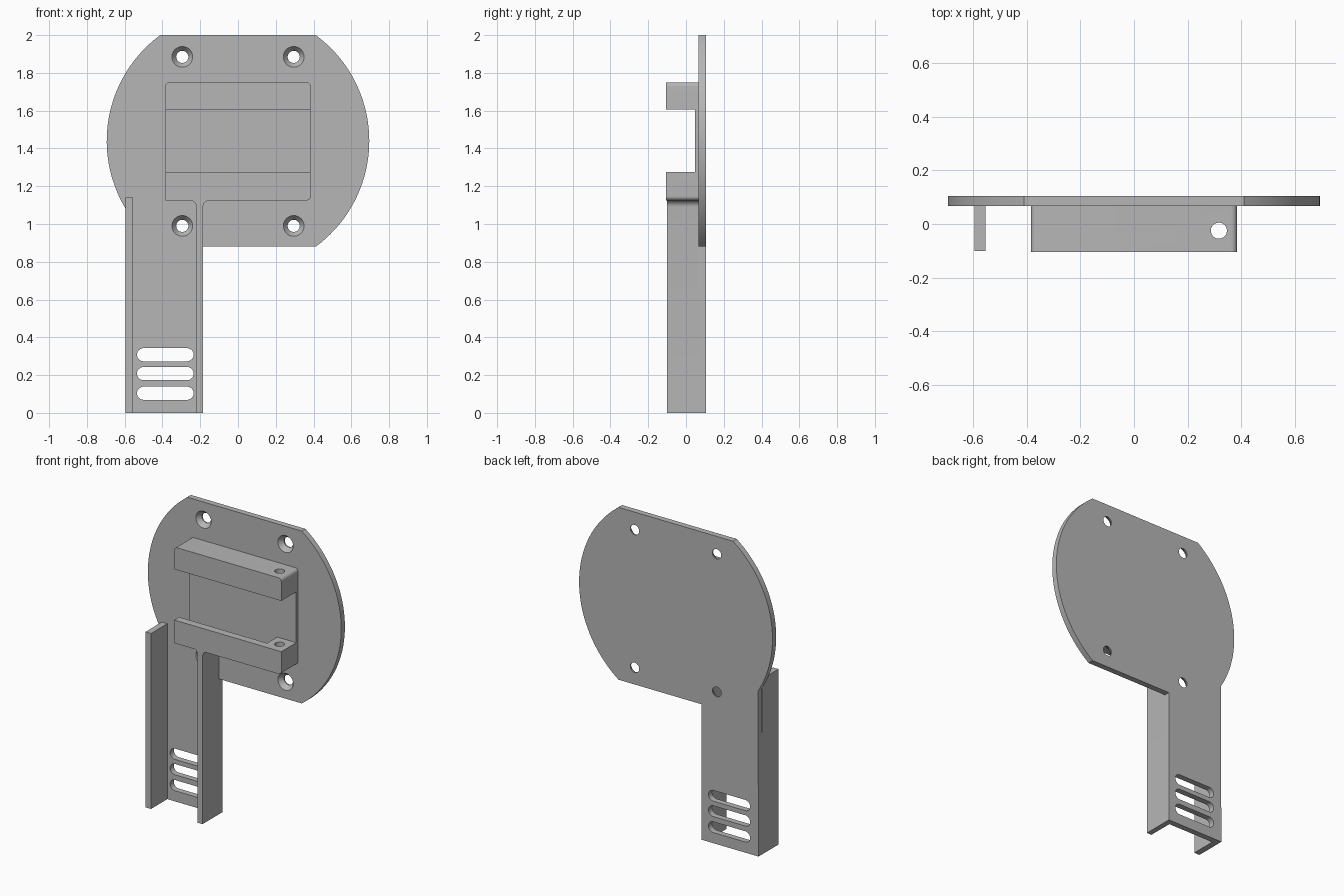
import bpy, bmesh
from math import sin, cos, pi, asin, radians
from mathutils import Matrix

cube = bpy.data.objects.get("Cube")
if cube:
    bpy.data.objects.remove(cube, do_unlink=True)

grey = bpy.data.materials.new("plain grey")
grey.use_nodes = True
grey.diffuse_color = (0.47, 0.47, 0.47, 1)
grey.node_tree.nodes["Principled BSDF"].inputs["Base Color"].default_value = (0.47, 0.47, 0.47, 1)

FRONT, FACE, BACK = -0.105, 0.067, 0.105   # depth of housing, plate front, plate back
FLOOR = 0.048                              # front of the raised pad


def make(name, bm):
    bmesh.ops.recalc_face_normals(bm, faces=bm.faces)
    mesh = bpy.data.meshes.new(name)
    bm.to_mesh(mesh)
    bm.free()
    mesh.materials.append(grey)
    obj = bpy.data.objects.new(name, mesh)
    bpy.context.collection.objects.link(obj)
    return obj


def arc(cx, cz, r, a0, a1, n=8):
    steps = [a0 + (a1 - a0) * i / n for i in range(n + 1)]
    return [(cx + r * cos(a), cz + r * sin(a)) for a in steps]


def prism(name, outline, y0, y1):
    """Extrude an x-z outline from y0 to y1."""
    bm = bmesh.new()
    face = bm.faces.new([bm.verts.new((x, y0, z)) for x, z in outline])
    ext = bmesh.ops.extrude_face_region(bm, geom=[face])
    verts = [v for v in ext["geom"] if isinstance(v, bmesh.types.BMVert)]
    bmesh.ops.translate(bm, verts=verts, vec=(0, y1 - y0, 0))
    return make(name, bm)


def box(name, x0, x1, y0, y1, z0, z1):
    return prism(name, [(x0, z0), (x1, z0), (x1, z1), (x0, z1)], y0, y1)


def cone(name, r1, r2, depth, matrix):
    bm = bmesh.new()
    bmesh.ops.create_cone(bm, cap_ends=True, segments=40, radius1=r1,
                          radius2=r2, depth=depth, matrix=matrix)
    return make(name, bm)


def activate(obj):
    bpy.ops.object.select_all(action="DESELECT")
    obj.select_set(True)
    bpy.context.view_layer.objects.active = obj


def cut(target, cutter):
    cutter.hide_render = True
    mod = target.modifiers.new("cut", "BOOLEAN")
    mod.operation, mod.solver, mod.object = "DIFFERENCE", "EXACT", cutter
    activate(target)
    bpy.ops.object.modifier_apply(modifier=mod.name)
    bpy.data.objects.remove(cutter, do_unlink=True)


# Back plate: disc with flat top and bottom, running down into the stem
R, CZ = 0.695, 1.44
flat = asin(0.56 / R)
stem = asin(-0.367 / R)
outline = arc(0, CZ, R, flat, -flat, 40)
outline += [(-0.185, 0.88), (-0.185, 0), (-0.595, 0)]
outline += arc(0, CZ, R, pi - stem, pi - flat, 36)
plate = prism("back_plate", outline, FACE, BACK)

# Countersunk screw holes
turn = Matrix.Rotation(radians(90), 4, "X")
for x in (-0.295, 0.295):
    for z in (0.99, 1.885):
        through = Matrix.Translation((x, 0.09, z)) @ turn
        cut(plate, cone("hole_cutter", 0.032, 0.032, 0.2, through))
        sink = Matrix.Translation((x, FACE + 0.01, z)) @ turn
        cut(plate, cone("sink_cutter", 0.032, 0.055 + 0.0077, 0.04, sink))

# Vent slots near the foot of the stem
for z in (0.308, 0.208, 0.104):
    r = 0.035
    slot = arc(-0.235 - r, z, r, -pi / 2, pi / 2, 12)
    slot += arc(-0.535 + r, z, r, pi / 2, 3 * pi / 2, 12)
    cut(plate, prism("slot_cutter", slot, 0, 0.2))

# Side walls of the stem channel; the inner one flares into the housing
left_wall = box("outer_channel_wall", -0.595, -0.555, -0.1, FACE, 0, 1.14)
flare = [(-0.185, 0)] + arc(-0.15, 1.09, 0.035, pi, pi / 2)
flare += arc(-0.255, 1.09, 0.035, pi / 2, 0) + [(-0.22, 0)]
right_wall = prism("inner_channel_wall", flare, -0.1, FACE)

# Housing: rounded block with a wide gap leaving an upper and a lower bar
W, r = 0.385, 0.022
block = [(-W, 1.125)] + arc(W - r, 1.125 + r, r, -pi / 2, 0)
block += arc(W - r, 1.75 - r, r, 0, pi / 2)
block += arc(-W + r, 1.75 - r, r, pi / 2, pi)
housing = prism("housing", block, FRONT, FACE)
cut(housing, box("gap_cutter", -0.5, 0.5, -0.3, FLOOR, 1.275, 1.605))

# Trough behind the lip of the lower bar, open at one end
cut(housing, box("trough_cutter", -0.5, 0.248, -0.055, FLOOR, 1.165, 1.4))

# Pin hole down through both bars
cut(housing, cone("pin_cutter", 0.03, 0.03, 1.0, Matrix.Translation((0.317, -0.025, 1.44))))

for obj in (plate, left_wall, right_wall, housing):
    activate(obj)
    bpy.ops.object.shade_smooth_by_angle(angle=radians(30))
